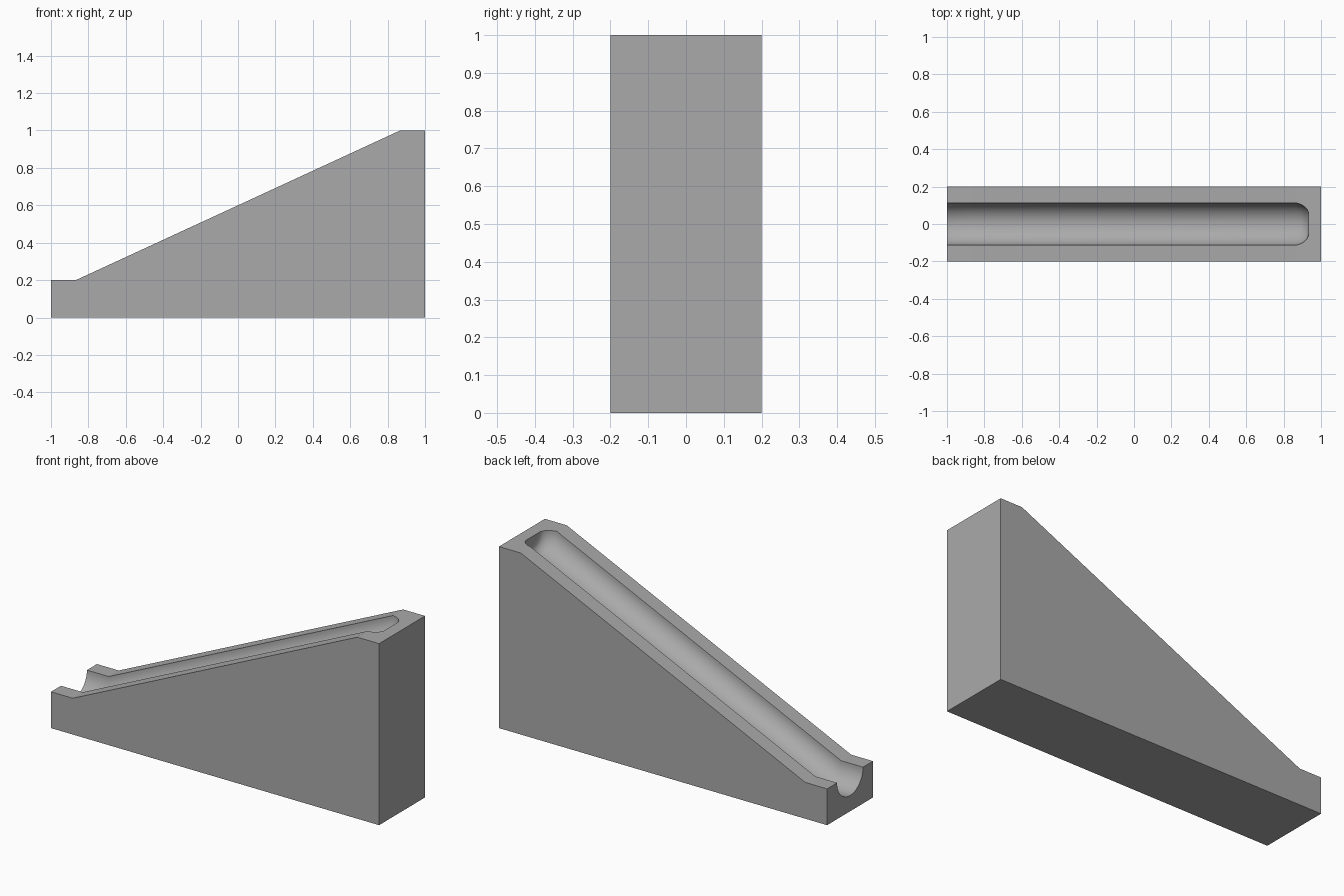
import bpy, bmesh
from math import pi, sin, cos

cube = bpy.data.objects.get("Cube")
if cube:
    bpy.data.objects.remove(cube, do_unlink=True)

HALF_W, RADIUS, SEGMENTS = 0.2, 0.113, 24

# Outline of the top edge, and the groove stations: x, surface height, radius scale
top_profile = [(-1, 0.2), (-0.867, 0.2), (0.867, 1), (1, 1)]
stations = [(-1, 0.2, 1), (-0.867, 0.2, 1), (0.867, 1, 1),
            (0.892, 1, 0.93), (0.911, 1, 0.83), (0.925, 1, 0.7), (0.932, 1, 0.56)]

bm = bmesh.new()


def side_verts(y):
    outline = [(-1, 0)] + top_profile + [(1, 0)]
    return [bm.verts.new((x, y, z)) for x, z in outline]


def groove_arc(x, z, scale):
    r = RADIUS * scale
    angles = [pi * i / SEGMENTS for i in range(SEGMENTS + 1)]
    return [bm.verts.new((x, -r * cos(a), z - r * sin(a))) for a in angles]


front, back = side_verts(-HALF_W), side_verts(HALF_W)
arcs = [groove_arc(*s) for s in stations]

# Side walls, base and tall end
bm.faces.new(front)
bm.faces.new(back)
bm.faces.new((front[0], back[0], back[-1], front[-1]))
bm.faces.new((front[-2], back[-2], back[-1], front[-1]))

# Low end with the open groove
bm.faces.new([front[0], front[1]] + arcs[0] + [back[1], back[0]])

# Rims beside the groove
for i in range(2):
    for side, k in ((front, 0), (back, -1)):
        bm.faces.new((side[i + 1], side[i + 2], arcs[i + 1][k], arcs[i][k]))

# Flat top around the rounded groove end
bm.faces.new([front[3], front[4], back[4], back[3]]
             + [a[-1] for a in arcs[2:]] + [a[0] for a in reversed(arcs[2:])])

# Groove surface and its closing wall
for a, b in zip(arcs, arcs[1:]):
    for j in range(SEGMENTS):
        bm.faces.new((a[j], a[j + 1], b[j + 1], b[j])).smooth = True
bm.faces.new(arcs[-1]).smooth = True

bmesh.ops.recalc_face_normals(bm, faces=bm.faces)
mesh = bpy.data.meshes.new("grooved_ramp")
bm.to_mesh(mesh)
bm.free()

# Plain grey material
grey = bpy.data.materials.new("plain_grey")
grey.use_nodes = True
colour = (0.4, 0.4, 0.4, 1)
grey.diffuse_color = colour
grey.node_tree.nodes["Principled BSDF"].inputs["Base Color"].default_value = colour
mesh.materials.append(grey)

ramp = bpy.data.objects.new("grooved_ramp", mesh)
bpy.context.collection.objects.link(ramp)
